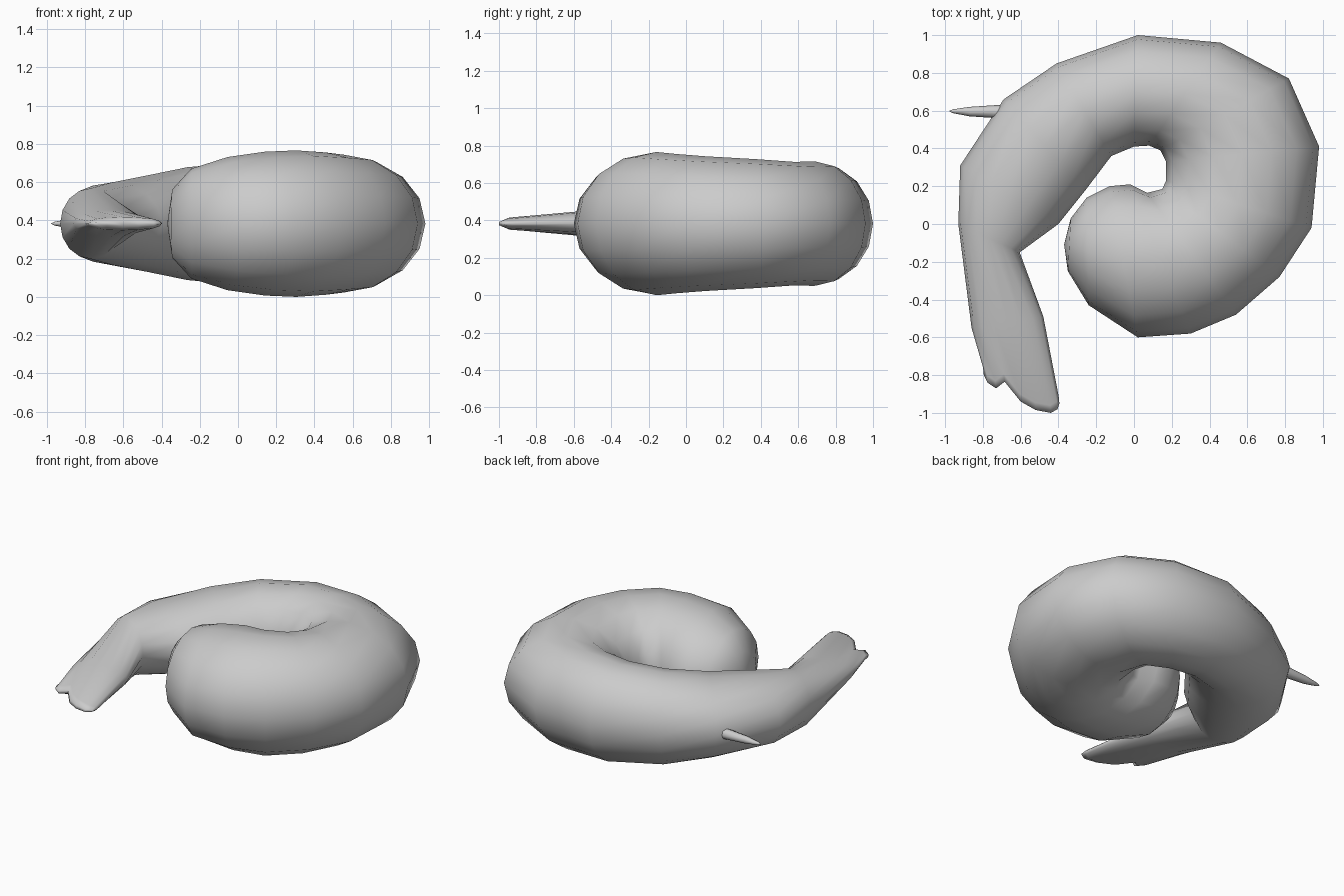
import bpy, bmesh, math

if "Cube" in bpy.data.objects:
    bpy.data.objects.remove(bpy.data.objects["Cube"])

ZC = 0.383   # height of the flat middle plane
N = 16       # sides around the body


def finish(bm, name):
    bmesh.ops.recalc_face_normals(bm, faces=bm.faces[:])
    me = bpy.data.meshes.new(name)
    bm.to_mesh(me)
    bm.free()
    for p in me.polygons:
        p.use_smooth = True
    ob = bpy.data.objects.new(name, me)
    bpy.context.collection.objects.link(ob)
    return ob


def bridge(bm, a, b):
    for i in range(len(a)):
        j = (i + 1) % len(a)
        bm.faces.new((a[i], a[j], b[j], b[i]))


# Curled body: outer x, outer y, inner x, inner y, half height
sections = [
    (-0.35, -0.25, -0.335, 0.03, 0.18),
    (-0.24, -0.43, -0.25, 0.14, 0.287),
    (0.02, -0.60, -0.13, 0.20, 0.348),
    (0.30, -0.58, -0.02, 0.21, 0.376),
    (0.54, -0.48, 0.07, 0.165, 0.383),
    (0.77, -0.28, 0.15, 0.185, 0.372),
    (0.94, -0.02, 0.17, 0.23, 0.36),
    (0.98, 0.41, 0.17, 0.33, 0.345),
    (0.82, 0.77, 0.14, 0.39, 0.33),
    (0.46, 0.96, 0.08, 0.415, 0.333),
    (0.02, 1.00, 0.00, 0.41, 0.32),
    (-0.41, 0.85, -0.12, 0.36, 0.295),
    (-0.69, 0.66, -0.26, 0.175, 0.252),
    (-0.92, 0.31, -0.40, 0.00, 0.215),
    (-0.93, 0.00, -0.605, -0.15, 0.185),
    (-0.86, -0.55, -0.48, -0.49, 0.07),
]
# Lobed tail edge, from outer side to inner side
tail_edge = [(-0.795, -0.80), (-0.775, -0.84), (-0.73, -0.87), (-0.685, -0.835),
             (-0.60, -0.94), (-0.52, -0.985), (-0.44, -1.0), (-0.405, -0.98),
             (-0.395, -0.95)]

bm = bmesh.new()
rings = []
for ox, oy, ix, iy, h in sections:
    ring = []
    for k in range(N):
        a = 2 * math.pi * k / N
        t = (1 - math.cos(a)) / 2
        ring.append(bm.verts.new((ox + (ix - ox) * t, oy + (iy - oy) * t,
                                  ZC + h * math.sin(a))))
    rings.append(ring)

# Tail fin rings follow the lobed edge
for dy, h in ((0.04, 0.035), (0.0, 0.012)):
    ring = []
    for k in range(N):
        x, y = tail_edge[k if k <= 8 else N - k]
        s = math.sin(2 * math.pi * k / N)
        ring.append(bm.verts.new((x - dy * 0.1, y + dy, ZC + h * s)))
    rings.append(ring)

for a, b in zip(rings, rings[1:]):
    bridge(bm, a, b)

# Rounded start and closed tail tip
pole = bm.verts.new((-0.37, -0.11, ZC))
for i in range(N):
    bm.faces.new((pole, rings[0][(i + 1) % N], rings[0][i]))
e = rings[-1]
bm.faces.new((e[0], e[1], e[15]))
bm.faces.new((e[8], e[7], e[9]))
for k in range(1, 7 + 1):
    if k < 7:
        bm.faces.new((e[k], e[k + 1], e[N - k - 1], e[N - k]))
finish(bm, "curled_body")

# Small pointed spike on the outer side
bm = bmesh.new()
spike = []
for x, y, r in ((-0.60, 0.59, 0.04), (-0.72, 0.595, 0.035), (-0.87, 0.595, 0.025),
                (-0.96, 0.597, 0.010)):
    spike.append([bm.verts.new((x, y + r * math.cos(2 * math.pi * k / 8),
                                ZC + r * math.sin(2 * math.pi * k / 8)))
                  for k in range(8)])
for a, b in zip(spike, spike[1:]):
    bridge(bm, a, b)
tip = bm.verts.new((-0.98, 0.598, ZC))
for i in range(8):
    bm.faces.new((spike[-1][i], spike[-1][(i + 1) % 8], tip))
bm.faces.new(spike[0])
finish(bm, "spike")
